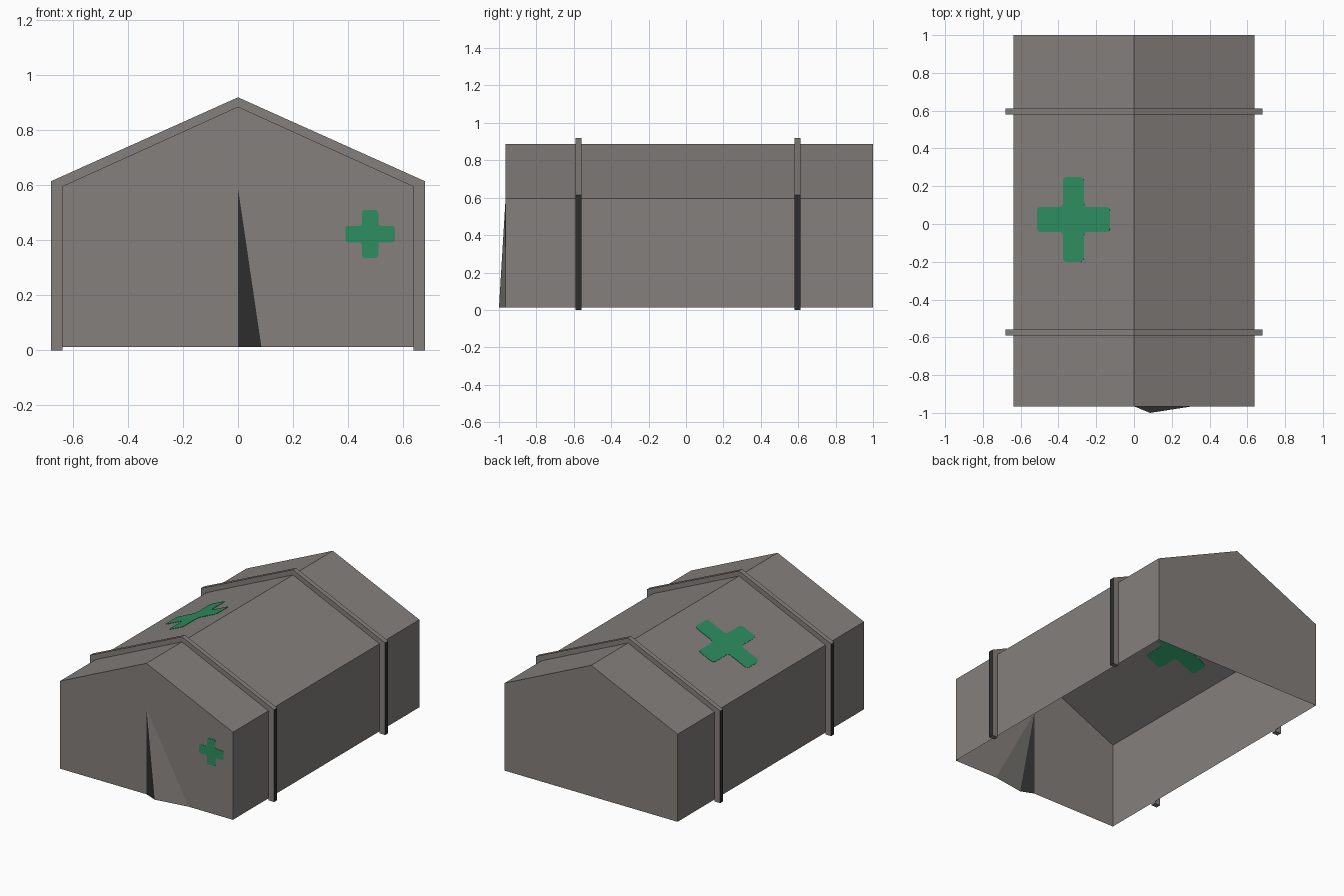
import bpy, bmesh, math
from mathutils import Matrix, Vector

if "Cube" in bpy.data.objects:
    bpy.data.objects.remove(bpy.data.objects["Cube"])

W, BASE, EAVE, RIDGE = 0.638, 0.013, 0.597, 0.886   # tent profile
FRONT, BACK = -0.965, 1.0


def material(name, rgb):
    m = bpy.data.materials.new(name)
    m.diffuse_color = (*rgb, 1)
    m.use_nodes = True
    m.node_tree.nodes["Principled BSDF"].inputs["Base Color"].default_value = m.diffuse_color
    return m


CANVAS = material("grey canvas", (0.231, 0.215, 0.200))
DARK = material("dark charcoal", (0.027, 0.027, 0.027))
GREEN = material("green", (0.027, 0.270, 0.120))


def finish(name, bm, mats, matrix=None):
    me = bpy.data.meshes.new(name)
    bm.to_mesh(me)
    bm.free()
    for m in mats:
        me.materials.append(m)
    ob = bpy.data.objects.new(name, me)
    bpy.context.collection.objects.link(ob)
    if matrix:
        ob.matrix_world = matrix
    return ob


# Canvas shell: open underneath, with a parted door flap in the front wall
bm = bmesh.new()
profile = [(-W, BASE), (-W, EAVE), (0, RIDGE), (W, EAVE), (W, BASE)]
f = [bm.verts.new((x, FRONT, z)) for x, z in profile]
b = [bm.verts.new((x, BACK, z)) for x, z in profile]
for i in range(4):
    bm.faces.new((f[i], b[i], b[i + 1], f[i + 1]))
bm.faces.new(b[::-1])
slit_top = bm.verts.new((0, FRONT, 0.59))
slit_base = bm.verts.new((0, FRONT, BASE))
flap_tip = bm.verts.new((0.085, -1.0, BASE))
crease = bm.verts.new((0.31, FRONT, BASE))
bm.faces.new((f[0], slit_base, slit_top, f[2], f[1]))
bm.faces.new((f[2], slit_top, crease, f[4], f[3]))
bm.faces.new((slit_top, flap_tip, crease))
bm.faces.new((slit_base, flap_tip, slit_top)).material_index = 1   # door opening
finish("tent_shell", bm, [CANVAS, DARK])


# Frame hoops: a solid arch with dark outer legs
def hoop(name, y, depth=0.032):
    bm = bmesh.new()
    outer = [(-0.68, 0), (-0.68, 0.615), (0, 0.92), (0.68, 0.615), (0.68, 0)]
    inner = [(-W, 0), (-W, EAVE), (0, RIDGE), (W, EAVE), (W, 0)]
    rings = [[bm.verts.new((x, y + s * depth / 2, z)) for x, z in pts]
             for s in (-1, 1) for pts in (outer, inner)]
    of, nf, ob, nb = rings
    for i in range(4):
        for q in ((of, nf), (nf, nb), (nb, ob), (ob, of)):
            bm.faces.new((q[0][i], q[1][i], q[1][i + 1], q[0][i + 1]))
    for i in (0, 4):
        bm.faces.new((of[i], nf[i], nb[i], ob[i]))
    bmesh.ops.recalc_face_normals(bm, faces=bm.faces)
    for face in bm.faces:
        if abs(face.normal.x) > 0.9 and abs(face.calc_center_median().x) > 0.66:
            face.material_index = 1
    finish(name, bm, [CANVAS, DARK])


hoop("front_hoop", -0.575)
hoop("back_hoop", 0.595)


# Rounded cross plates, drawn in local XY and half sunk into the canvas
def cross(name, hx, hy, ax, ay, radius, matrix):
    bm = bmesh.new()
    quarter = [(hx, ay), (ax, ay), (ax, hy)]
    pts = []
    for sx, sy in ((1, 1), (-1, 1), (-1, -1), (1, -1)):
        step = 1 if sx * sy > 0 else -1
        pts += [(sx * x, sy * y) for x, y in quarter[::step]]
    face = bm.faces.new([bm.verts.new((x, y, -0.002)) for x, y in pts])
    bmesh.ops.bevel(bm, geom=bm.verts[:], offset=radius, segments=3,
                    profile=0.5, affect='VERTICES')
    out = bmesh.ops.extrude_face_region(bm, geom=bm.faces[:])
    top = [v for v in out["geom"] if isinstance(v, bmesh.types.BMVert)]
    bmesh.ops.translate(bm, verts=top, vec=(0, 0, 0.004))
    bmesh.ops.recalc_face_normals(bm, faces=bm.faces)
    finish(name, bm, [GREEN], matrix)


slope = (RIDGE - EAVE) / W
cross("roof_cross", 0.212, 0.225, 0.061, 0.066, 0.02,
      Matrix.Translation((-0.32, 0.024, RIDGE - 0.32 * slope))
      @ Matrix.Rotation(-math.atan(slope), 4, 'Y'))
cross("front_cross", 0.09, 0.0875, 0.03, 0.03, 0.011,
      Matrix.Translation((0.48, FRONT, 0.423)) @ Matrix.Rotation(math.pi / 2, 4, 'X'))
